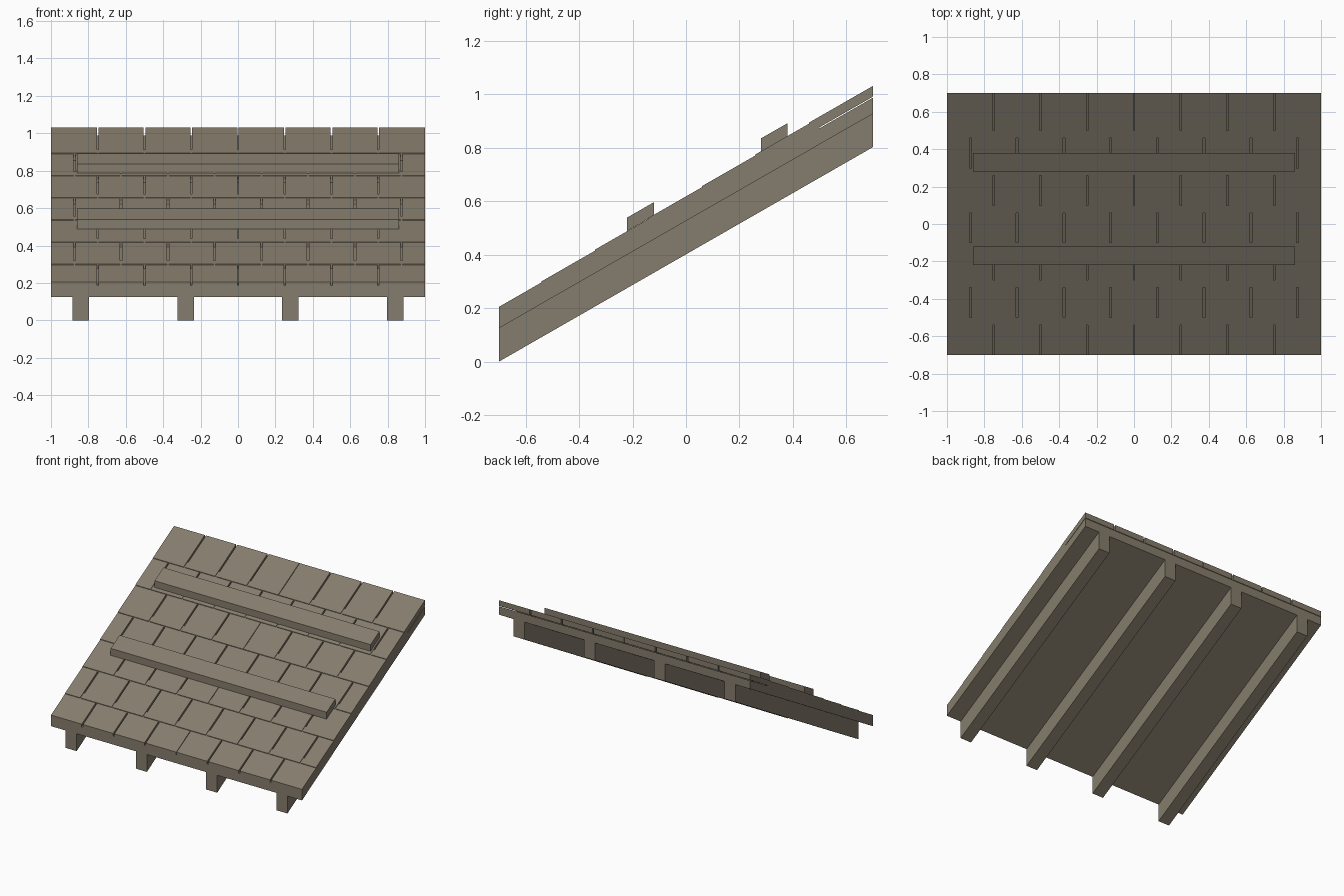
import bpy

if "Cube" in bpy.data.objects:
    bpy.data.objects.remove(bpy.data.objects["Cube"])

SLOPE = 0.5735   # rise per unit of depth
FRONT = -0.7

wood = bpy.data.materials.new("weathered wood")
wood.diffuse_color = (0.235, 0.204, 0.153, 1)
wood.use_nodes = True
wood.node_tree.nodes["Principled BSDF"].inputs["Base Color"].default_value = wood.diffuse_color


def pitch(y):
    return (y - FRONT) * SLOPE


def sloped_boards(name, boards):
    """Each board is (x0, x1, y0, y1, bottom, top), heights above the pitch line."""
    verts, faces = [], []
    for x0, x1, y0, y1, b, t in boards:
        n = len(verts)
        for h in (b, t):
            for x, y in ((x0, y0), (x1, y0), (x1, y1), (x0, y1)):
                verts.append((x, y, pitch(y) + h))
        faces.append((n + 3, n + 2, n + 1, n))
        faces.append((n + 4, n + 5, n + 6, n + 7))
        for i in range(4):
            j = (i + 1) % 4
            faces.append((n + i, n + j, n + 4 + j, n + 4 + i))
    mesh = bpy.data.meshes.new(name)
    mesh.from_pydata(verts, [], faces)
    mesh.materials.append(wood)
    obj = bpy.data.objects.new(name, mesh)
    bpy.context.collection.objects.link(obj)


# Rafters under the deck
for i, x in enumerate((-0.84, -0.28, 0.28, 0.84)):
    sloped_boards(f"rafter_{i + 1}", [(x - 0.044, x + 0.044, -0.7, 0.7, 0, 0.125)])

# Roof deck
sloped_boards("deck", [(-1, 1, -0.7, 0.7, 0.125, 0.185)])

# Overlapping shingle courses, each slightly higher, with staggered joints
for row in range(7):
    y0 = -0.74 + 0.2 * row
    top = 0.205 + 0.004 * row
    shift = 0.125 * (row % 2)
    joints = [-1 + shift + 0.25 * i for i in range(9)]
    edges = [-1] + [j for j in joints if -0.99 < j < 0.99] + [1]
    tiles = []
    for a, b in zip(edges, edges[1:]):
        ga = 0 if a == -1 else 0.002 if abs(a) < 0.01 else 0.005
        gb = 0 if b == 1 else 0.002 if abs(b) < 0.01 else 0.005
        tiles.append((a + ga, b - gb, max(y0, FRONT), y0 + 0.24, top - 0.04, top))
    sloped_boards(f"shingle_course_{row + 1}", tiles)

# Battens lying across the shingles
for name, y, h in (("lower_batten", -0.22, 0.214), ("upper_batten", 0.28, 0.223)):
    sloped_boards(name, [(-0.86, 0.86, y, y + 0.1, h, h + 0.05)])
